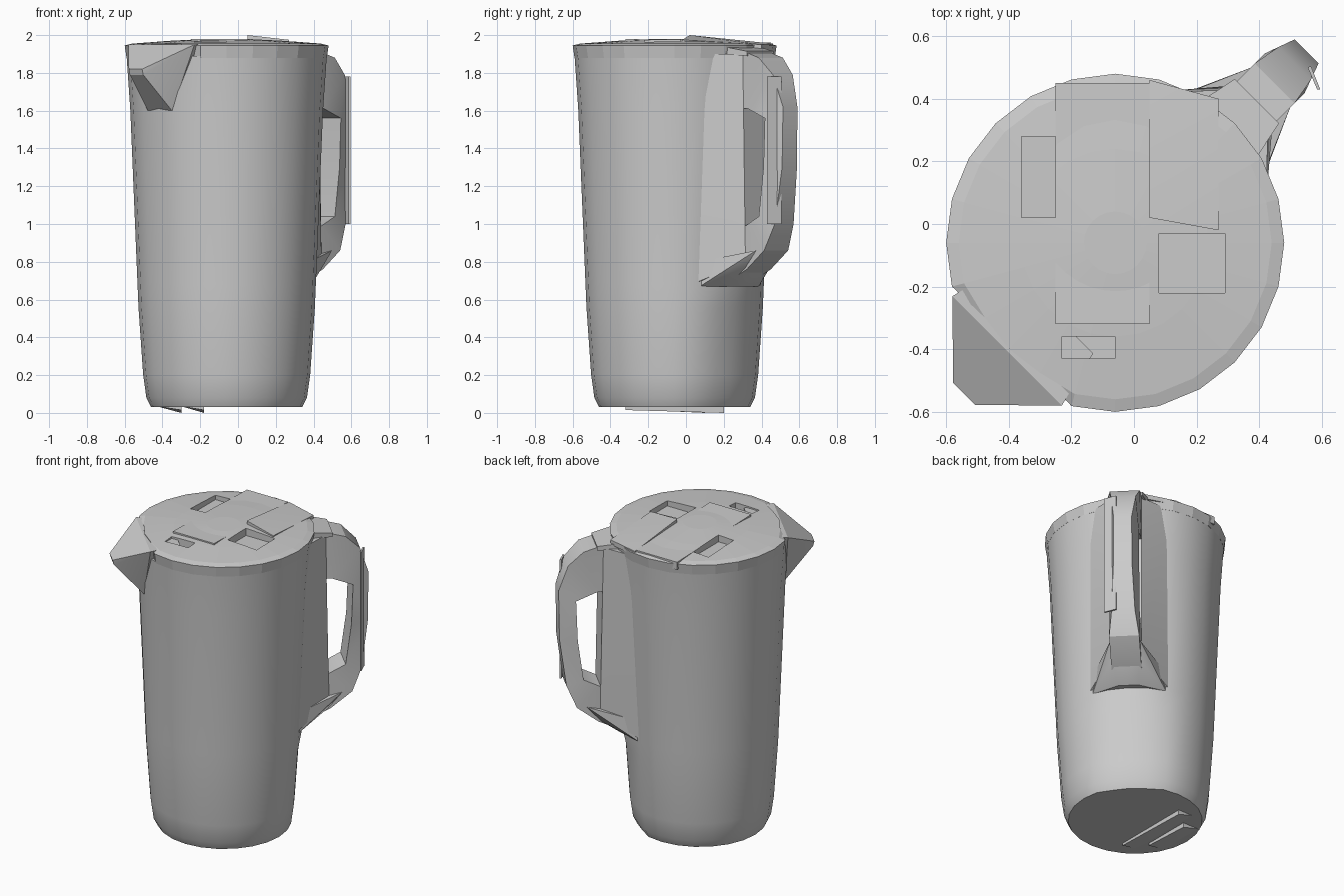
import bpy, bmesh, math
from mathutils import Vector

if "Cube" in bpy.data.objects:
    bpy.data.objects.remove(bpy.data.objects["Cube"])

CENTRE = (-0.06, -0.06, 0)
TURN = math.radians(45)   # local +x is the handle, local -x the spout
SIDES = 24

grey = bpy.data.materials.new("plain_grey")
grey.use_nodes = True
grey.diffuse_color = (0.6, 0.6, 0.6, 1)
grey.node_tree.nodes["Principled BSDF"].inputs["Base Color"].default_value = (0.6, 0.6, 0.6, 1)


def finish(name, bm, angle=30, turned=True):
    bmesh.ops.recalc_face_normals(bm, faces=bm.faces)
    mesh = bpy.data.meshes.new(name)
    bm.to_mesh(mesh)
    bm.free()
    mesh.materials.append(grey)
    ob = bpy.data.objects.new(name, mesh)
    bpy.context.collection.objects.link(ob)
    if turned:
        ob.location = CENTRE
        ob.rotation_euler.z = TURN
    bpy.ops.object.select_all(action='DESELECT')
    ob.select_set(True)
    bpy.context.view_layer.objects.active = ob
    if angle:
        bpy.ops.object.shade_smooth_by_angle(angle=math.radians(angle))
    return ob


def lathe(name, profile, shape, angle=30):
    """Closed stack of rings; shape alters the radius by height and angle."""
    bm = bmesh.new()
    rings = []
    for r, z in profile:
        ring = []
        for i in range(SIDES):
            a = math.tau * i / SIDES
            rr = shape(r, z, a)
            ring.append(bm.verts.new((rr * math.cos(a), rr * math.sin(a), z)))
        rings.append(ring)
    for low, high in zip(rings, rings[1:]):
        for i in range(SIDES):
            j = (i + 1) % SIDES
            bm.faces.new((low[i], low[j], high[j], high[i]))
    bm.faces.new(rings[0])
    bm.faces.new(rings[-1])
    return finish(name, bm, angle)


def hull(name, points, turned=True):
    bm = bmesh.new()
    for p in points:
        bm.verts.new(p)
    bmesh.ops.convex_hull(bm, input=bm.verts)
    return finish(name, bm, 25, turned)


def mirrored(points):
    return [(x, s * y, z) for x, y, z in points for s in (1, -1)]


def slab(name, x0, x1, y0, y1, tops, thick):
    """Box whose top height runs from tops[0] at y0 to tops[1] at y1."""
    pts = [(x, y, z - d) for x in (x0, x1)
           for y, z in ((y0, tops[0]), (y1, tops[1])) for d in (0, thick)]
    return hull(name, pts, False)


def panel_recess(r, z, a):
    # shallow panel under the handle, running down to the foot
    near = abs(math.remainder(a, math.tau)) < 0.5
    return r - 0.02 if near and z < 0.6 else r


def spout_gap(r, z, a):
    # lid edge drawn in where the spout slopes away
    return min(r, 0.48) if abs(a - math.pi) < 0.4 else r


# tapered jug body with a rounded-off foot
lathe("jug_body", [(0.40, 0.03), (0.425, 0.08), (0.442, 0.2), (0.467, 0.56),
                   (0.472, 0.68), (0.51, 1.6), (0.53, 1.89)], panel_recess)

# tilted loose plates under the foot
for x0, x1, reach in ((-0.43, -0.3, 0.16), (-0.3, -0.18, 0.26)):
    hull("base_plate", [(x, y, z) for y in (-0.06 - reach, -0.06 + reach)
                        for x, z in ((x0, 0.035), (x1, 0.035), (x1, 0.0 if y > 0 else 0.015))],
         False)

# lid with a low dome
lid = lathe("lid", [(0.53, 1.88), (0.54, 1.945), (0.5, 1.955), (0.3, 1.97), (0.1, 1.98)],
            spout_gap, None)

# finger wells and pouring slot cut into the lid
wells = [slab("well", -0.36, -0.25, 0.02, 0.28, (2.1, 2.1), 0.17),
         slab("well", 0.08, 0.29, -0.22, -0.03, (2.1, 2.1), 0.17),
         slab("well", -0.23, -0.06, -0.43, -0.36, (2.1, 2.1), 0.18)]
bpy.context.view_layer.objects.active = lid
for well in wells:
    cut = lid.modifiers.new("cut", 'BOOLEAN')
    cut.object = well
    cut.solver = 'EXACT'
    bpy.ops.object.modifier_apply(modifier=cut.name)
for well in wells:
    bpy.data.objects.remove(well)

# raised strips on the lid
slab("lid_strip", -0.25, 0.05, -0.32, 0.45, (1.98, 1.96), 0.05)
hull("lid_flap", [(x, y, z - d) for d in (0, 0.03) for x, y, z in
                  ((0.05, 0.02, 2.0), (0.27, -0.02, 1.975), (0.05, 0.46, 1.955),
                   (0.27, 0.4, 1.95))], False)

# pouring spout, its lip sloping down to the tip
hull("spout", mirrored([(-0.488, 0.247, 1.95), (-0.683, 0.05, 1.82), (-0.675, 0.05, 1.79),
                        (-0.5, 0.09, 1.6), (-0.3, 0.2, 1.955), (-0.4, 0.09, 1.6),
                        (-0.52, 0.13, 1.76)]))

# handle loop, drawn in profile, given thickness and narrowed outwards
OUTER = [(0.45, 1.93), (0.62, 1.91), (0.72, 1.88), (0.81, 1.79), (0.865, 1.62),
         (0.86, 1.3), (0.82, 1.0), (0.76, 0.86), (0.63, 0.76), (0.46, 0.68)]
INNER = [(0.46, 0.99), (0.62, 0.99), (0.72, 1.04), (0.755, 1.3), (0.765, 1.56),
         (0.64, 1.61), (0.46, 1.62)]
bm = bmesh.new()
face = bm.faces.new([bm.verts.new((r, -0.09, z)) for r, z in OUTER + INNER])
grown = bmesh.ops.extrude_face_region(bm, geom=[face])["geom"]
bmesh.ops.translate(bm, vec=Vector((0, 0.18, 0)),
                    verts=[v for v in grown if isinstance(v, bmesh.types.BMVert)])
for v in bm.verts:
    v.co.y *= 1 - 4 * max(0, v.co.x - 0.765)
bmesh.ops.triangulate(bm, faces=bm.faces)
finish("handle", bm, 28)

# flared rib joining the handle to the body, and its lower ledge
hull("handle_rib", mirrored([(0.42, 0.26, 1.9), (0.6, 0.09, 1.9), (0.62, 0.09, 0.8),
                             (0.4, 0.24, 0.69)]))
hull("handle_foot", mirrored([(0.4, 0.22, 0.8), (0.7, 0.09, 0.86), (0.63, 0.08, 0.77),
                              (0.5, 0.06, 0.67), (0.41, 0.22, 0.67)]))
# tab from the lid over the handle
hull("handle_tab", mirrored([(0.4, 0.15, 1.955), (0.64, 0.1, 1.915), (0.4, 0.15, 1.9),
                             (0.64, 0.1, 1.89)]))

# thin grip strip standing beside the handle
hull("grip_strip", [(x, y, z) for z in (1.0, 1.78) for x, y in
                    ((0.555, 0.5), (0.565, 0.505), (0.595, 0.43), (0.585, 0.43))], False)
